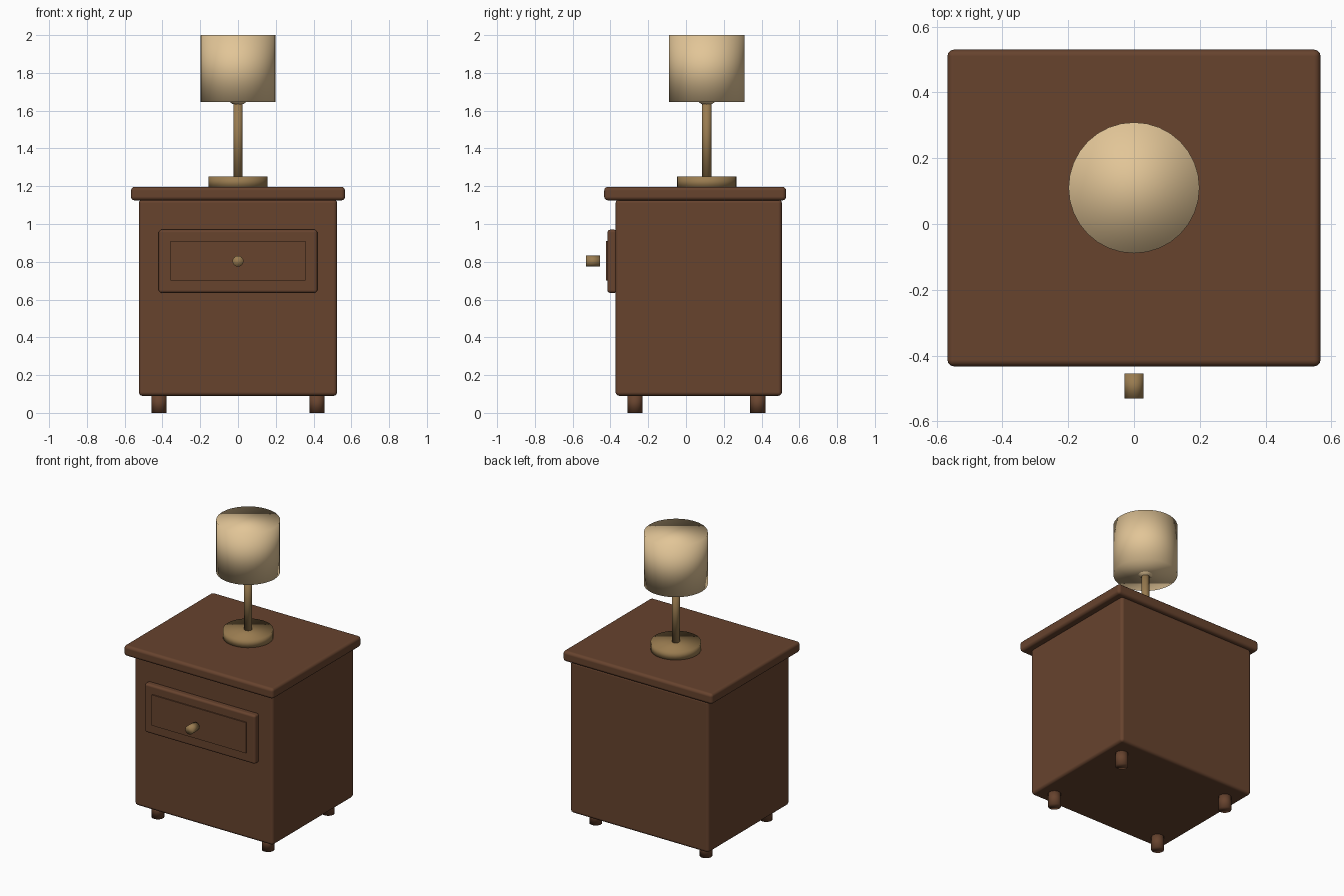
import bpy
from mathutils import Vector

old = bpy.data.objects.get("Cube")
if old:
    bpy.data.objects.remove(old, do_unlink=True)


def material(name, rgb):
    mat = bpy.data.materials.new(name)
    mat.use_nodes = True
    mat.diffuse_color = (*rgb, 1)
    mat.node_tree.nodes["Principled BSDF"].inputs["Base Color"].default_value = (*rgb, 1)
    return mat


wood = material("dark brown wood", (0.135, 0.056, 0.027))
brass = material("aged brass", (0.32, 0.2, 0.08))
fabric = material("cream fabric", (0.76, 0.56, 0.31))


def box(name, low, high, bevel=0):
    """Wooden block between two corners, with rounded edges."""
    low, high = Vector(low), Vector(high)
    bpy.ops.mesh.primitive_cube_add(size=1, location=(low + high) / 2)
    ob = bpy.context.object
    ob.name = name
    ob.scale = high - low
    bpy.ops.object.transform_apply(location=False, rotation=False, scale=True)
    ob.data.materials.append(wood)
    if bevel:
        bpy.ops.object.shade_smooth()
        mod = ob.modifiers.new("rounded edges", "BEVEL")
        mod.width = bevel
        mod.segments = 3
        mod.harden_normals = True
    return ob


def cylinder(name, mat, radius, start, end):
    """Fully smooth-shaded capped cylinder between two points."""
    start, end = Vector(start), Vector(end)
    axis = end - start
    bpy.ops.mesh.primitive_cylinder_add(
        vertices=32, radius=radius, depth=axis.length, location=(start + end) / 2,
        rotation=axis.to_track_quat("Z", "Y").to_euler())
    ob = bpy.context.object
    ob.name = name
    ob.data.materials.append(mat)
    bpy.ops.object.shade_smooth()
    return ob


# Cabinet
box("cabinet_body", (-0.525, -0.373, 0.09), (0.525, 0.508, 1.13), 0.02)
box("cabinet_top", (-0.567, -0.433, 1.125), (0.567, 0.53, 1.197), 0.02)

# Drawer front with raised panel and knob
box("drawer_front", (-0.42, -0.416, 0.635), (0.42, -0.365, 0.97), 0.015)
box("drawer_panel", (-0.357, -0.424, 0.70), (0.357, -0.41, 0.91))
cylinder("drawer_knob", brass, 0.029, (0, -0.455, 0.803), (0, -0.53, 0.803))

# Legs
for side, x in (("left", 0.418), ("right", -0.418)):
    for end, y in (("front", -0.27), ("back", 0.38)):
        cylinder(f"{end}_{side}_leg", wood, 0.04, (x, y, 0), (x, y, 0.1))

# Table lamp
LAMP_Y = 0.11
cylinder("lamp_base", brass, 0.157, (0, LAMP_Y, 1.19), (0, LAMP_Y, 1.252))
cylinder("lamp_pole", brass, 0.025, (0, LAMP_Y, 1.24), (0, LAMP_Y, 1.68))
cylinder("lamp_shade", fabric, 0.199, (0, LAMP_Y, 1.647), (0, LAMP_Y, 2.0))
bpy.ops.mesh.primitive_uv_sphere_add(segments=24, ring_count=12, radius=0.06,
                                     location=(0, LAMP_Y, 1.688))
bulb = bpy.context.object
bulb.name = "lamp_bulb"
bulb.data.materials.append(fabric)
bpy.ops.object.shade_smooth()
